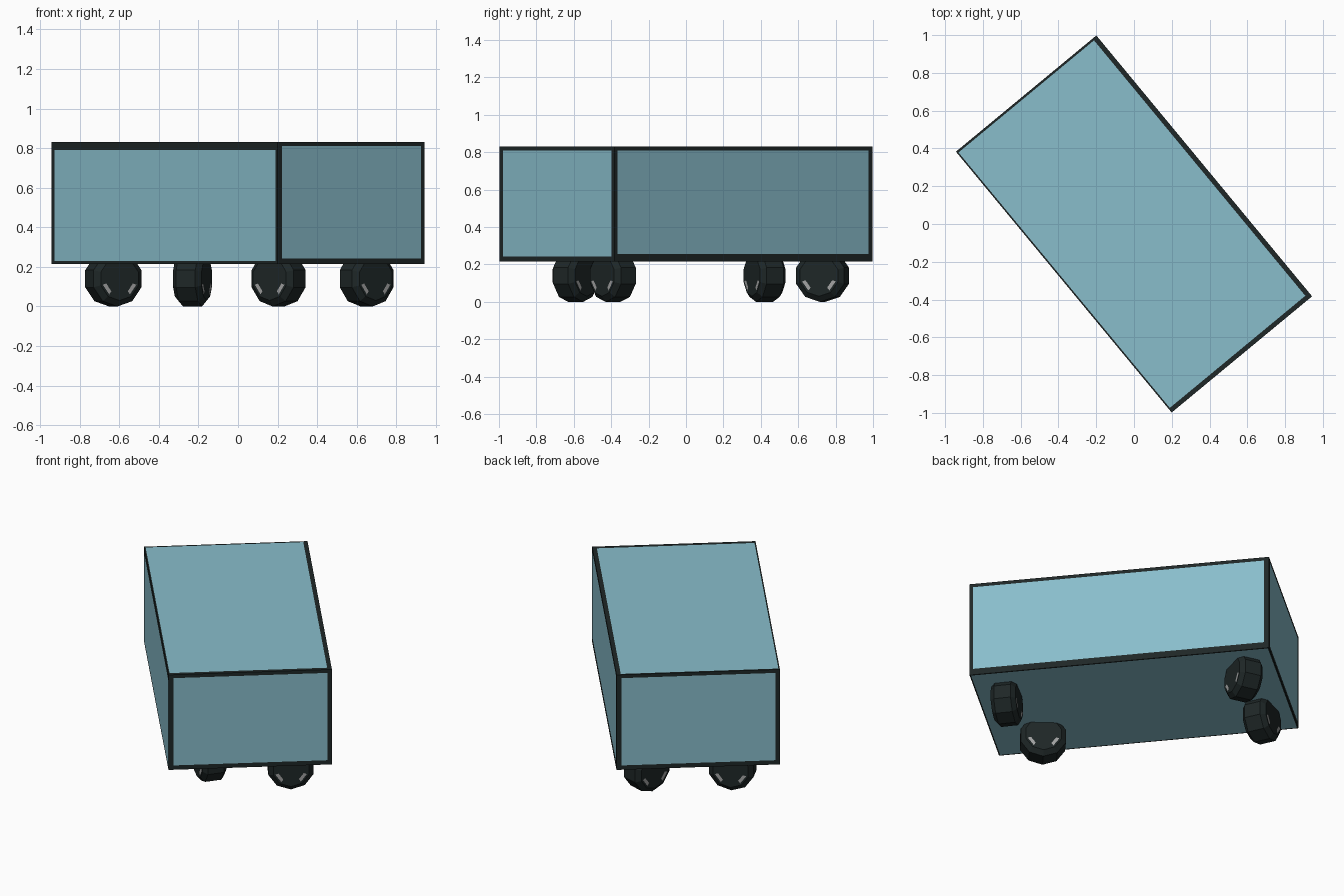
import bpy, bmesh, math
from mathutils import Vector

if "Cube" in bpy.data.objects:
    bpy.data.objects.remove(bpy.data.objects["Cube"])


def material(name, rgb):
    m = bpy.data.materials.new(name)
    m.diffuse_color = (*rgb, 1)
    m.use_nodes = True
    m.node_tree.nodes["Principled BSDF"].inputs["Base Color"].default_value = m.diffuse_color
    return m


BLUE = material("pale blue", (0.25, 0.51, 0.60))
DARK = material("near black", (0.013, 0.020, 0.020))
GREY = material("worn grey", (0.36, 0.36, 0.36))


def finish(name, bm, mats):
    bmesh.ops.remove_doubles(bm, verts=bm.verts, dist=0.0005)
    bmesh.ops.recalc_face_normals(bm, faces=bm.faces)
    me = bpy.data.meshes.new(name)
    bm.to_mesh(me)
    bm.free()
    for m in mats:
        me.materials.append(m)
    ob = bpy.data.objects.new(name, me)
    bpy.context.collection.objects.link(ob)
    return ob


def panel(bm, origin, u, v, left, right, bottom, top):
    """Blue panel with a dark border of a given width on each side."""
    o, u, v = Vector(origin), Vector(u), Vector(v)
    a, b = u.normalized(), v.normalized()
    lu, lv = u.length, v.length
    outer = [(0, 0), (lu, 0), (lu, lv), (0, lv)]
    inner = [(left, bottom), (lu - right, bottom),
             (lu - right, lv - top), (left, lv - top)]
    vo = [bm.verts.new(o + a * s + b * t) for s, t in outer]
    vi = [bm.verts.new(o + a * s + b * t) for s, t in inner]
    bm.faces.new(vi).material_index = 0
    for i in range(4):
        j = (i + 1) % 4
        bm.faces.new((vo[i], vo[j], vi[j], vi[i])).material_index = 1


# Box body, turned in plan
W, L, Z0, Z1 = 0.4825, 0.896, 0.215, 0.832
H = (0, 0, Z1 - Z0)
bm = bmesh.new()
panel(bm, (-W, -L, Z0), (2 * W, 0, 0), H, .03, .025, .028, .022)   # front end
panel(bm, (W, L, Z0), (-2 * W, 0, 0), H, .03, .025, .028, .022)    # back end
panel(bm, (-W, L, Z0), (0, -2 * L, 0), H, .025, .015, .015, .042)  # left side
panel(bm, (W, -L, Z0), (0, 2 * L, 0), H, .02, .03, .04, .022)      # right side
panel(bm, (-W, -L, Z1), (2 * W, 0, 0), (0, 2 * L, 0), .008, .026, .025, .012)
panel(bm, (-W, L, Z0), (2 * W, 0, 0), (0, -2 * L, 0), .008, .008, .008, .008)
body = finish("box_body", bm, [BLUE, DARK])
body.rotation_euler.z = math.radians(39.6)


# Swivelled wheels with chamfered treads
def wheel(name, x, y, azimuth, sides=10, r=0.14):
    profile = [(-.075, .078), (-.075, .098), (-.075, .11), (-.05, r),
               (.05, r), (.075, .11), (.075, .098), (.075, .078)]
    bm = bmesh.new()
    rings = []
    for t, rad in profile:
        rings.append([bm.verts.new((t, rad * math.sin(math.tau * i / sides),
                                    -rad * math.cos(math.tau * i / sides)))
                      for i in range(sides)])
    for k in range(len(rings) - 1):
        for i in range(sides):
            j = (i + 1) % sides
            f = bm.faces.new((rings[k][i], rings[k][j],
                              rings[k + 1][j], rings[k + 1][i]))
            # worn patches on the rim of each side
            f.material_index = 1 if k in (0, 6) and i in (1, 8) else 0
    bm.faces.new(rings[0])
    bm.faces.new(rings[-1])
    ob = finish(name, bm, [DARK, GREY])
    ob.location = (x, y, r)
    ob.rotation_euler.z = math.radians(azimuth)


wheel("left_back_wheel", -0.63, 0.42, -65)
wheel("right_back_wheel", -0.23, 0.73, -15)
wheel("left_front_wheel", 0.205, -0.59, 53)
wheel("right_front_wheel", 0.65, -0.39, -52)
